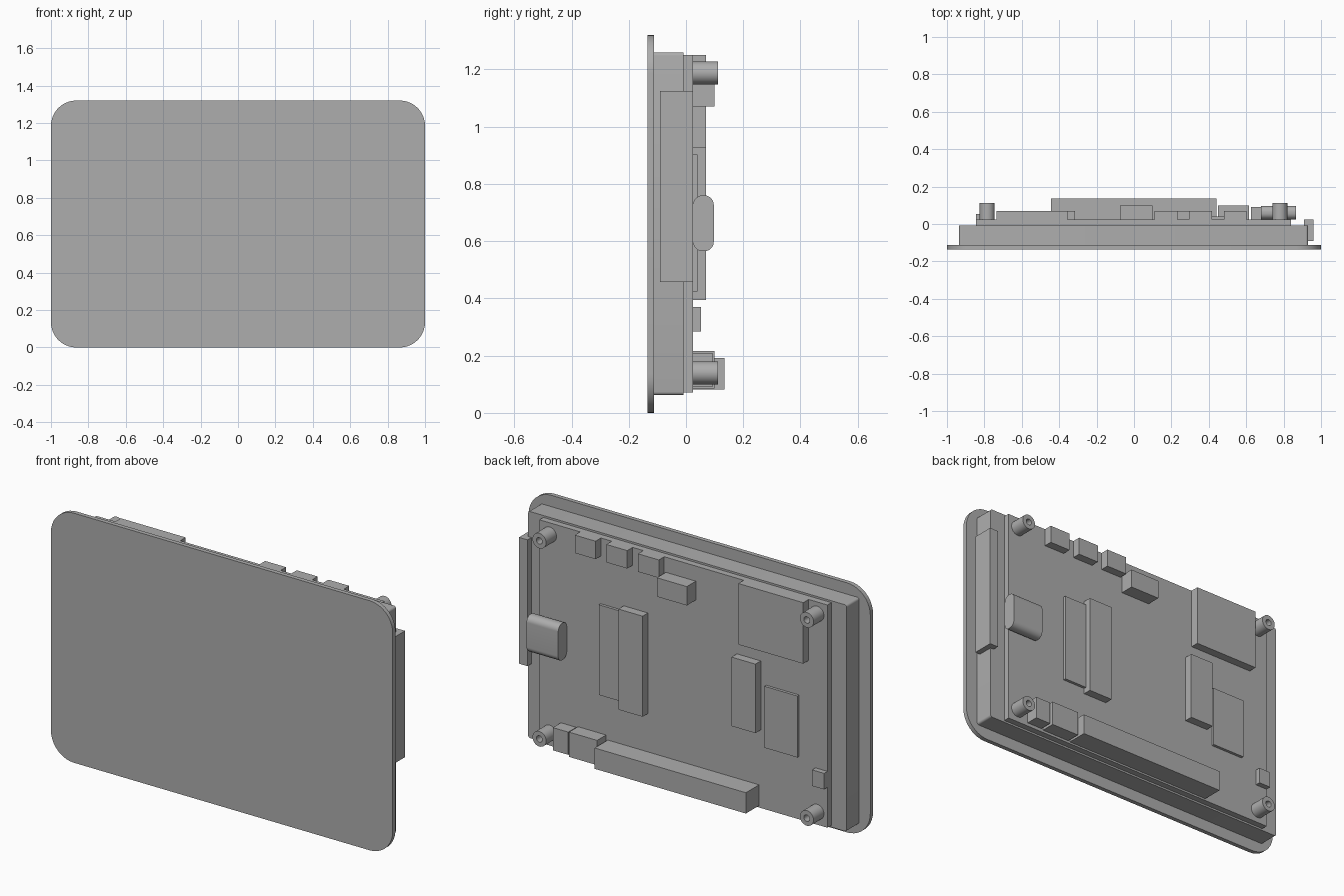
import bpy, bmesh, math
from mathutils import Vector

old = bpy.data.objects.get("Cube")
if old:
    bpy.data.objects.remove(old, do_unlink=True)

# One plain grey for the whole module
grey = bpy.data.materials.new("plain grey")
grey.use_nodes = True
grey.diffuse_color = (0.42, 0.42, 0.42, 1)
grey.node_tree.nodes["Principled BSDF"].inputs["Base Color"].default_value = grey.diffuse_color

parts = []


def finish(name, bm):
    bmesh.ops.recalc_face_normals(bm, faces=bm.faces)
    mesh = bpy.data.meshes.new(name)
    bm.to_mesh(mesh)
    bm.free()
    mesh.materials.append(grey)
    obj = bpy.data.objects.new(name, mesh)
    bpy.context.collection.objects.link(obj)
    parts.append(obj)
    return obj


def block(name, x, y, z, radius=0, axis=1, segments=10):
    """Box between limits; edges along the given axis may be rounded."""
    bm = bmesh.new()
    bmesh.ops.create_cube(bm, size=1)
    for v in bm.verts:
        v.co = Vector([a + (b - a) * (c + 0.5) for (a, b), c in zip((x, y, z), v.co)])
    if radius:
        edges = [e for e in bm.edges
                 if abs((e.verts[0].co - e.verts[1].co)[axis]) > 1e-4]
        bmesh.ops.bevel(bm, geom=edges, offset=radius, segments=segments,
                        profile=0.5, affect='EDGES')
    return finish(name, bm)


def standoff(name, x, z):
    """Hollow round post, spun about its own axis."""
    bm = bmesh.new()
    outline = [(0.017, BOARD), (0.04, BOARD), (0.04, 0.112), (0.017, 0.112)]
    verts = [bm.verts.new((x + r, y, z)) for r, y in outline]
    edges = [bm.edges.new((verts[i], verts[(i + 1) % 4])) for i in range(4)]
    bmesh.ops.spin(bm, geom=verts + edges, cent=(x, 0, z), axis=(0, 1, 0),
                   angle=math.tau, steps=32, use_merge=True)
    bmesh.ops.remove_doubles(bm, verts=bm.verts, dist=1e-5)
    return finish(name, bm)


BOARD = 0.025  # rear surface of the circuit board

# Front glass, display housing and circuit board
block("front_glass", (-1, 1), (-0.135, -0.112), (0, 1.32), 0.135)
block("display_housing", (-0.935, 0.93), (-0.112, -0.008), (0.062, 1.26), 0.012, segments=4)
block("circuit_board", (-0.845, 0.84), (-0.008, BOARD), (0.072, 1.25))

# Side connector and rounded port
block("side_connector", (0.91, 0.96), (-0.09, BOARD), (0.457, 1.125))
block("rounded_port", (0.68, 0.865), (BOARD, 0.097), (0.565, 0.76), 0.033, axis=0)

# Row of three connectors on the top edge
for i, x in enumerate((0.11, 0.295, 0.48)):
    block(f"top_connector_{i + 1}", (x, x + 0.122), (BOARD, 0.07), (1.155, 1.25))

# Other parts on the board: name, x limits, rear height, z limits
for name, x, top, z in (
    ("upper_socket", (-0.075, 0.1), 0.1, (1.07, 1.17)),
    ("card_slot", (-0.735, -0.355), 0.07, (0.927, 1.25)),
    ("tall_chip", (0.205, 0.347), 0.07, (0.395, 0.927)),
    ("thin_chip", (0.347, 0.482), 0.04, (0.425, 0.902)),
    ("small_chip", (-0.455, -0.315), 0.07, (0.485, 0.85)),
    ("flat_chip", (-0.68, -0.487), 0.04, (0.405, 0.73)),
    ("edge_block", (-0.845, -0.775), 0.053, (0.285, 0.37)),
    ("long_header", (-0.445, 0.44), 0.135, (0.082, 0.192)),
    ("lower_socket", (0.45, 0.615), 0.1, (0.085, 0.216)),
    ("lower_plug", (0.625, 0.715), 0.092, (0.09, 0.21)),
):
    block(name, x, (BOARD, top), z)

# Corner standoffs
for side, x in (("right", -0.785), ("left", 0.78)):
    for level, z in (("lower", 0.14), ("upper", 1.188)):
        standoff(f"{level}_{side}_standoff", x, z)

# Smooth the round surfaces, keep edges sharp
bpy.ops.object.select_all(action='DESELECT')
for obj in parts:
    obj.select_set(True)
bpy.context.view_layer.objects.active = parts[0]
bpy.ops.object.shade_smooth_by_angle(angle=math.radians(35))
